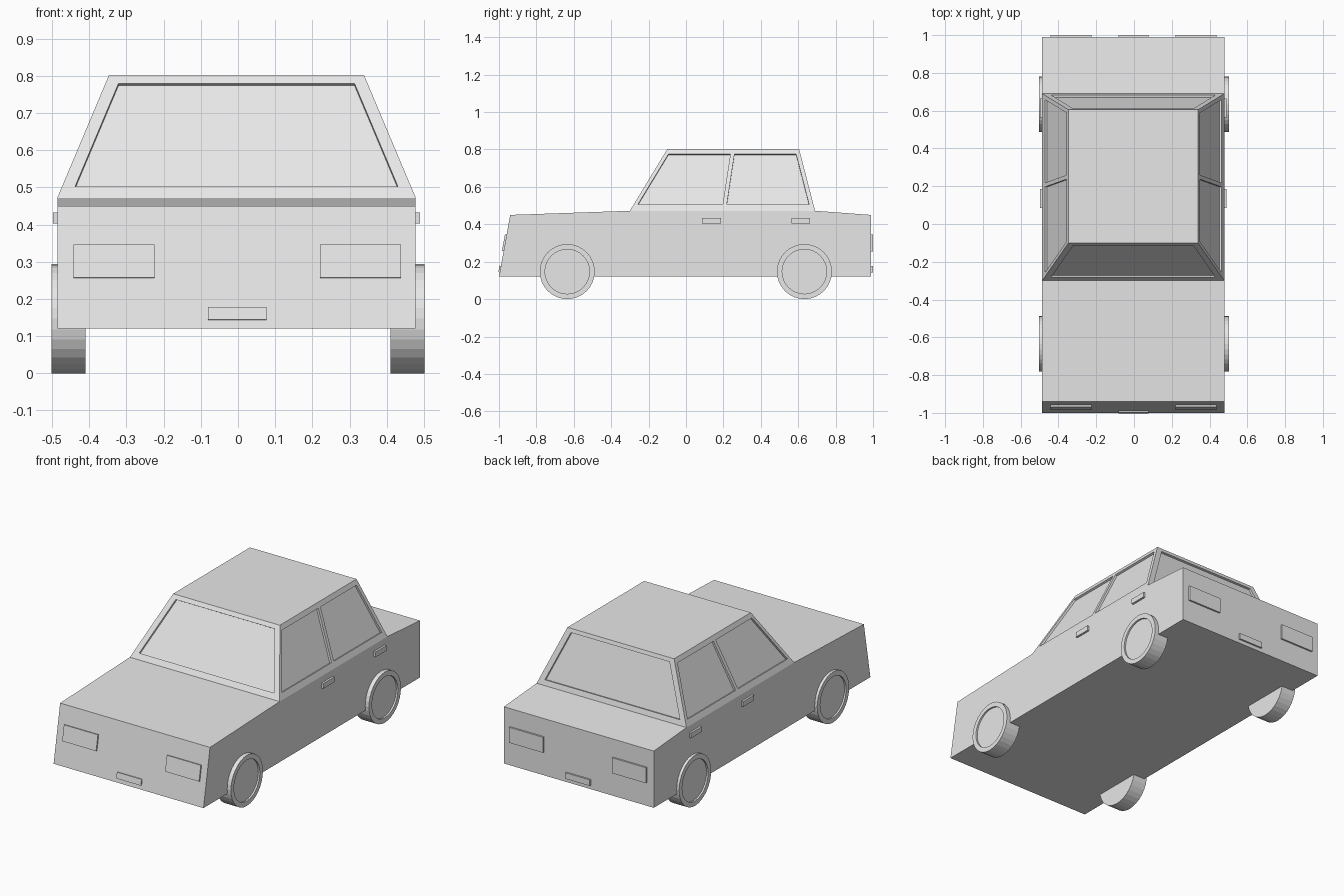
import bpy, bmesh, math
from mathutils import Matrix, Vector

cube = bpy.data.objects.get("Cube")
if cube:
    bpy.data.objects.remove(cube)

GREY = (0.8, 0.8, 0.8, 1)
paint = bpy.data.materials.new("plain grey")
paint.use_nodes = True
paint.diffuse_color = GREY
paint.node_tree.nodes["Principled BSDF"].inputs["Base Color"].default_value = GREY

CX = -0.004          # body centre line
HALF = 0.482         # half body width


def finish(bm, name):
    bmesh.ops.remove_doubles(bm, verts=bm.verts, dist=1e-5)
    bmesh.ops.recalc_face_normals(bm, faces=bm.faces)
    mesh = bpy.data.meshes.new(name)
    bm.to_mesh(mesh)
    bm.free()
    mesh.materials.append(paint)
    obj = bpy.data.objects.new(name, mesh)
    bpy.context.collection.objects.link(obj)
    return obj


def box(name, center, size, tilt=0):
    bm = bmesh.new()
    matrix = (Matrix.Translation(center) @ Matrix.Rotation(tilt, 4, 'X')
              @ Matrix.Diagonal((*size, 1)))
    bmesh.ops.create_cube(bm, size=1, matrix=matrix)
    return finish(bm, name)


# Lower body: side profile extruded across the width
profile = [(-1, 0.12), (-0.94, 0.45), (-0.3, 0.472), (0.69, 0.472), (0.99, 0.45), (0.99, 0.12)]
bm = bmesh.new()
side = bm.faces.new([bm.verts.new((CX - HALF, y, z)) for y, z in profile])
ext = bmesh.ops.extrude_face_region(bm, geom=[side], use_keep_orig=True)
moved = [v for v in ext["geom"] if isinstance(v, bmesh.types.BMVert)]
bmesh.ops.translate(bm, verts=moved, vec=(2 * HALF, 0, 0))
finish(bm, "body")


# Cabin: tapered shell whose glazing is sunk into each panel
def window_panel(bm, bl, br, tr, tl, low, high, left, right, depth=0.012):
    """Frame, recess walls and pane; margins in height and along the panel."""
    bl, br, tr, tl = (Vector(p) for p in (bl, br, tr, tl))
    normal = (br - bl).cross(tl - bl).normalized()
    along = (br - bl).normalized()
    rise = tl.z - bl.z
    a, b = low / rise, 1 - high / rise
    inner = [bl.lerp(tl, a) + along * left, br.lerp(tr, a) - along * right,
             br.lerp(tr, b) - along * right, bl.lerp(tl, b) + along * left]
    rings = [[bm.verts.new(p) for p in ring] for ring in
             ([bl, br, tr, tl], inner, [p - normal * depth for p in inner])]
    for outer, nxt in zip(rings, rings[1:]):
        for i in range(4):
            j = (i + 1) % 4
            bm.faces.new((outer[i], outer[j], nxt[j], nxt[i]))
    bm.faces.new(rings[2])


Z0, Z1, TOP = 0.472, 0.802, 0.343
F0, F1, R0, R1 = -0.3, -0.1, 0.69, 0.605     # front and rear, bottom and top
P0, P1 = 0.202, 0.252                        # door pillar, bottom and top


def low_pt(s, y):
    return (CX + s * HALF, y, Z0)


def top_pt(s, y):
    return (CX + s * TOP, y, Z1)


bm = bmesh.new()
window_panel(bm, low_pt(-1, F0), low_pt(1, F0), top_pt(1, F1), top_pt(-1, F1),
             0.03, 0.022, 0.035, 0.035)
window_panel(bm, low_pt(1, R0), low_pt(-1, R0), top_pt(-1, R1), top_pt(1, R1),
             0.03, 0.022, 0.035, 0.035)
for f0, f1, r0, r1, m0, m1 in ((F0, F1, P0, P1, 0.022, 0.011),
                               (P0, P1, R0, R1, 0.011, 0.023)):
    window_panel(bm, low_pt(1, f0), low_pt(1, r0), top_pt(1, r1), top_pt(1, f1),
                 0.033, 0.027, m0, m1)
    window_panel(bm, low_pt(-1, r0), low_pt(-1, f0), top_pt(-1, f1), top_pt(-1, r1),
                 0.033, 0.027, m1, m0)
bm.faces.new([bm.verts.new(top_pt(s, y)) for s, y in
              ((-1, F1), (1, F1), (1, P1), (1, R1), (-1, R1), (-1, P1))])
finish(bm, "cabin")


# Wheels: cylinders with a sunken hub on the outer face
def wheel(name, s, y):
    bm = bmesh.new()
    radius, width = 0.147, 0.092
    matrix = (Matrix.Translation((s * (0.502 - width / 2), y, radius))
              @ Matrix.Rotation(s * math.pi / 2, 4, 'Y'))
    bmesh.ops.create_cone(bm, cap_ends=True, segments=32, radius1=radius,
                          radius2=radius, depth=width, matrix=matrix)
    bm.normal_update()
    cap = [f for f in bm.faces if f.normal.x * s > 0.9]
    bmesh.ops.inset_region(bm, faces=cap, thickness=0.028)
    hub = bmesh.ops.extrude_face_region(bm, geom=cap)
    bmesh.ops.delete(bm, geom=cap, context='FACES_ONLY')
    verts = [v for v in hub["geom"] if isinstance(v, bmesh.types.BMVert)]
    bmesh.ops.translate(bm, verts=verts, vec=(-s * 0.01, 0, 0))
    finish(bm, name)


lean = -math.atan2(0.06, 0.33)               # slope of the nose
for s, label in ((-1, "right"), (1, "left")):
    for end, y in (("front", -0.635), ("rear", 0.633)):
        wheel(f"{end}_{label}_wheel", s, y)
    # Door handles
    for end, y in (("front", 0.136), ("rear", 0.614)):
        box(f"{end}_{label}_door_handle", (CX + s * HALF, y, 0.418), (0.024, 0.1, 0.03))
    # Lamps
    box(f"{label}_headlight", (CX / 2 + s * 0.331, -0.967, 0.3), (0.218, 0.018, 0.09), lean)
    box(f"{label}_tail_light", (CX / 2 + s * 0.331, 0.99, 0.3), (0.218, 0.02, 0.09))

# Blank plates
box("front_plate", (CX / 2, -0.993, 0.16), (0.158, 0.014, 0.035), lean)
box("rear_plate", (CX / 2, 0.99, 0.16), (0.158, 0.02, 0.035))
